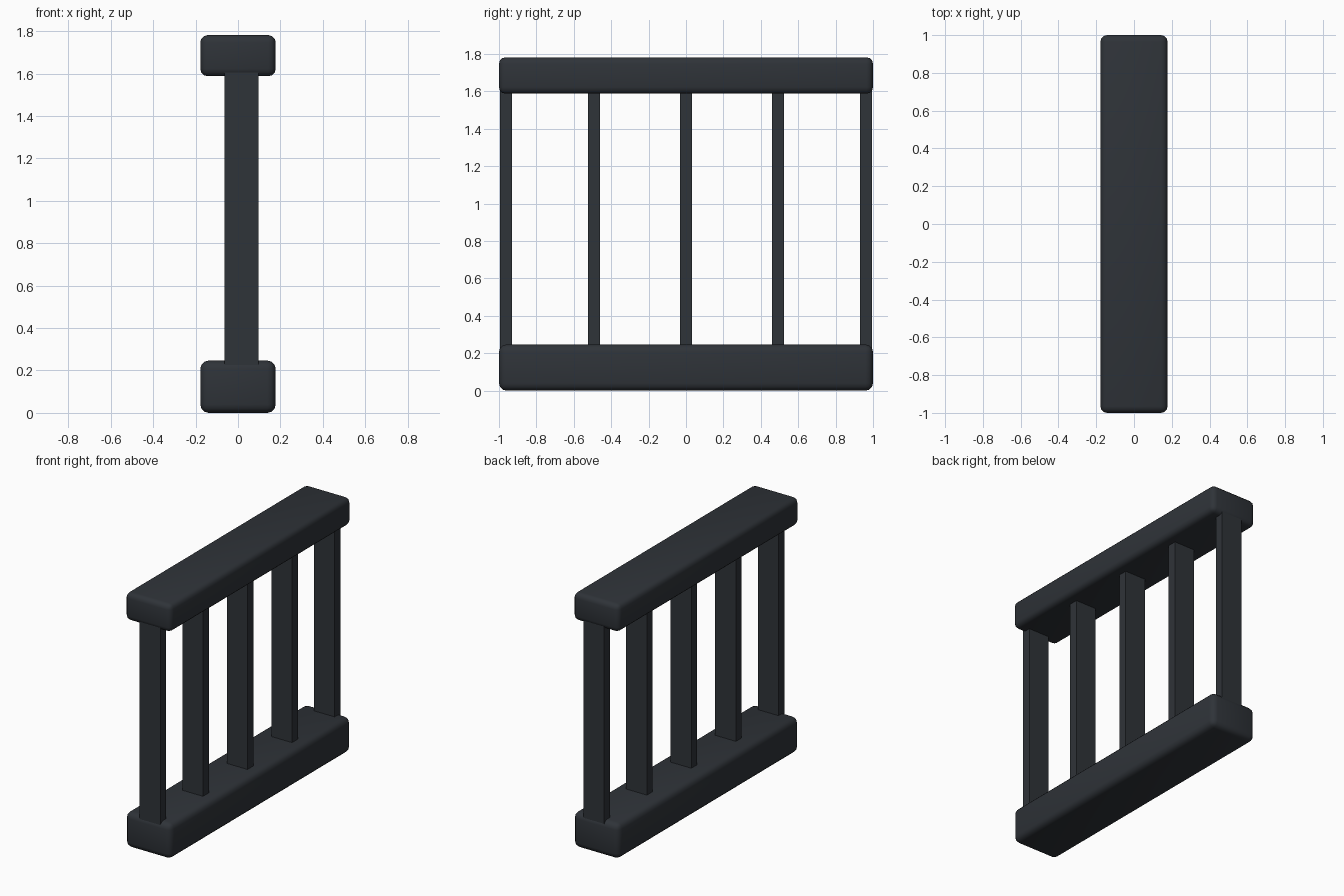
import bpy

if "Cube" in bpy.data.objects:
    bpy.data.objects.remove(bpy.data.objects["Cube"])

mat = bpy.data.materials.new("dark_metal")
mat.diffuse_color = (0.028, 0.033, 0.040, 1)
mat.use_nodes = True
mat.node_tree.nodes["Principled BSDF"].inputs["Base Color"].default_value = mat.diffuse_color


def box(name, x, y, z, bevel=0, segments=3):
    """Box from (min, max) ranges, with optional rounded edges."""
    ranges = (x, y, z)
    bpy.ops.mesh.primitive_cube_add(size=1, location=[(a + b) / 2 for a, b in ranges])
    ob = bpy.context.object
    ob.name = name
    ob.scale = [b - a for a, b in ranges]
    bpy.ops.object.transform_apply(location=False, rotation=False, scale=True)
    ob.data.materials.append(mat)
    if bevel:
        mod = ob.modifiers.new("rounded_edges", 'BEVEL')
        mod.width = bevel
        mod.segments = segments
        bpy.ops.object.modifier_apply(modifier=mod.name)
        bpy.ops.object.shade_smooth_by_angle()
    return ob


# Rounded rails
box("bottom_rail", (-0.178, 0.178), (-1, 1), (0, 0.247), 0.04)
box("top_rail", (-0.178, 0.178), (-1, 1), (1.588, 1.782), 0.035)

# Flat upright bars, slightly off centre in x and sunk into the rails
for i, y in enumerate((-0.963, -0.492, 0, 0.492, 0.963)):
    box(f"bar_{i + 1}", (-0.064, 0.096), (y - 0.032, y + 0.032), (0.22, 1.61))
